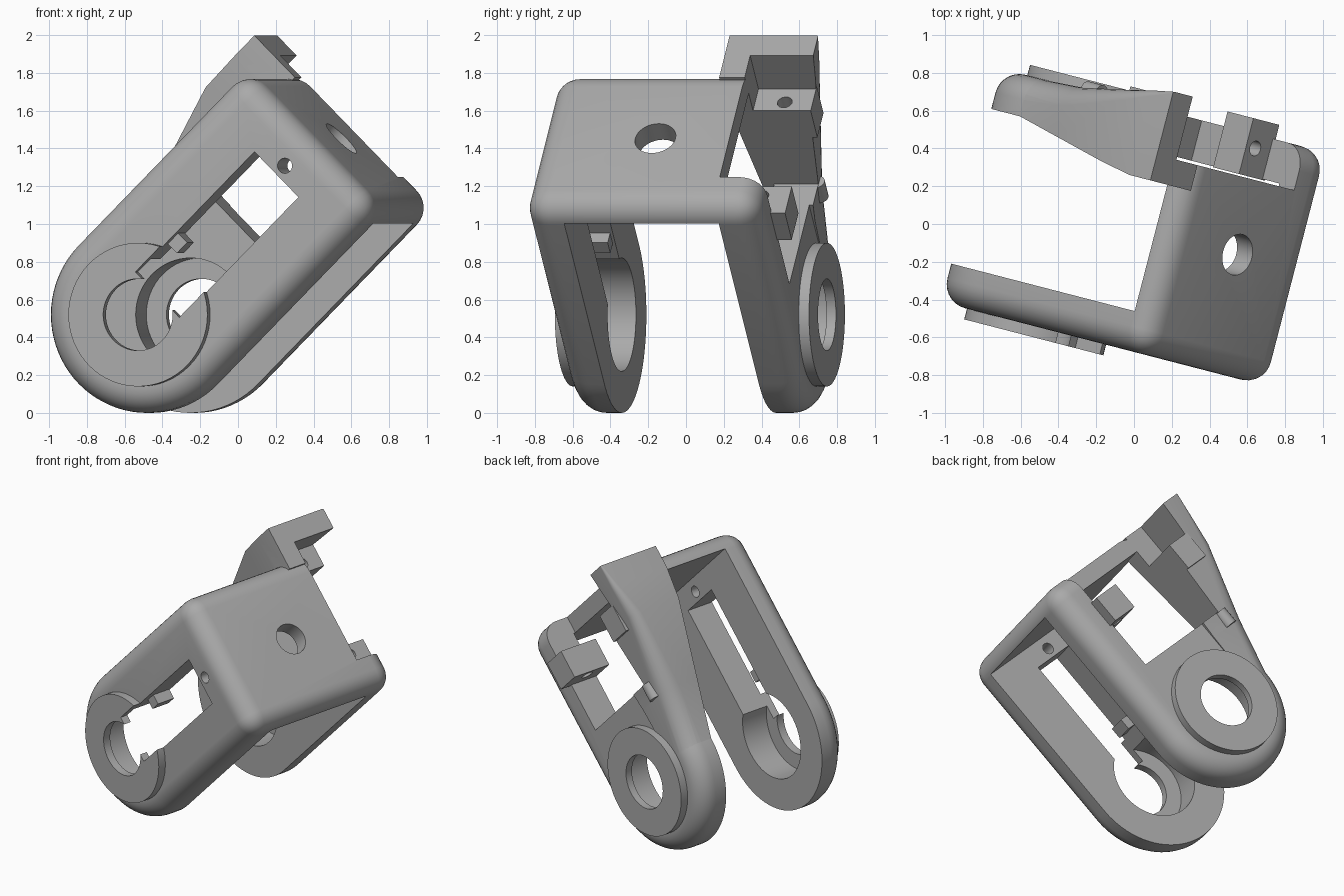
import bpy, bmesh, math
from mathutils import Matrix, Vector

if "Cube" in bpy.data.objects:
    bpy.data.objects.remove(bpy.data.objects["Cube"])

# Local frame: x runs from pin to base plate, y along the pin, z across the arm
grey = bpy.data.materials.new("plain grey")
grey.use_nodes = True
GREY = (0.40, 0.40, 0.40, 1)
grey.diffuse_color = GREY
grey.node_tree.nodes["Principled BSDF"].inputs["Base Color"].default_value = GREY

R = 0.52           # arm half width
FRONT, BACK = -0.655, 0.62
IN_FRONT, IN_BACK = -0.445, 0.40
OUTER, INNER = 1.32, 1.20   # base plate faces
RIB = 0.457        # upper side of the back window


def loft(name, sections):
    """Solid through matching rings of points, capped at both ends."""
    bm = bmesh.new()
    rings = [[bm.verts.new(p) for p in s] for s in sections]
    n = len(rings[0])
    for r, s in zip(rings, rings[1:]):
        for i in range(n):
            j = (i + 1) % n
            bm.faces.new((r[i], r[j], s[j], s[i]))
    bm.faces.new(rings[0])
    bm.faces.new(rings[-1])
    bmesh.ops.recalc_face_normals(bm, faces=bm.faces)
    mesh = bpy.data.meshes.new(name)
    bm.to_mesh(mesh)
    bm.free()
    mesh.materials.append(grey)
    obj = bpy.data.objects.new(name, mesh)
    bpy.context.collection.objects.link(obj)
    return obj


def box(name, x0, x1, y0, y1, z0, z1):
    ring = [(y0, z0), (y1, z0), (y1, z1), (y0, z1)]
    return loft(name, [[(x, y, z) for y, z in ring] for x in (x0, x1)])


def disc(name, r, y0, y1, x=0, z=0, n=64):
    """Cylinder along the pin axis."""
    turn = [2 * math.pi * i / n for i in range(n)]
    return loft(name, [[(x + r * math.cos(t), y, z + r * math.sin(t)) for t in turn]
                       for y in (y0, y1)])


def rod(name, r, x0, x1, y, z, n=32):
    """Cylinder along the arm."""
    turn = [2 * math.pi * i / n for i in range(n)]
    return loft(name, [[(x, y + r * math.cos(t), z + r * math.sin(t)) for t in turn]
                       for x in (x0, x1)])


def apply(obj, mod):
    bpy.context.view_layer.objects.active = obj
    bpy.ops.object.modifier_apply(modifier=mod.name)


def combine(obj, other, operation):
    mod = obj.modifiers.new("combine", "BOOLEAN")
    mod.operation, mod.solver, mod.object = operation, "EXACT", other
    apply(obj, mod)
    bpy.data.objects.remove(other)


def add(other):
    combine(bracket, other, "UNION")


def cut(other):
    combine(bracket, other, "DIFFERENCE")


# Outer shell: round-ended block with softened outside edges
arc = [math.pi / 2 + math.pi * i / 40 for i in range(41)]
outline = [(R * math.cos(t), R * math.sin(t)) for t in arc] + [(OUTER, -R), (OUTER, R)]
bracket = loft("bracket", [[(x, y, z) for x, z in outline] for y in (FRONT, BACK)])
soft = bracket.modifiers.new("soft", "BEVEL")
soft.width, soft.segments = 0.13, 7
soft.limit_method, soft.angle_limit = "ANGLE", math.radians(40)
soft.use_clamp_overlap = False
apply(bracket, soft)

# Gap between the two arms
cut(box("gap", -1, INNER, IN_FRONT, IN_BACK, -1, 1))

# Tapering side rib on the back arm
def rib_section(x, y_in, y_out, top, c):
    corner = [(y_out - c + c * math.sin(t), top - c + c * math.cos(t))
              for t in [math.pi / 2 * i / 6 for i in range(7)]]
    ring = [(y_in, 0.3), (y_in, top)] + corner + [(y_out, 0.3)]
    return [(x, y, z) for y, z in ring]

rib = loft("rib", [rib_section(0, 0.401, 0.619, 0.519, 0.13),
                   rib_section(0.40, 0.348, 0.63, 0.627, 0.12),
                   rib_section(0.93, 0.278, 0.68, 0.77, 0.07),
                   rib_section(1.16, 0.245, 0.712, 0.77, 0.035),
                   rib_section(OUTER, 0.245, 0.73, 0.77, 0.008)])
combine(rib, box("rib_trim", -1, 2, 0, IN_BACK, 0, RIB), "DIFFERENCE")
add(rib)

# Raised pin rings, then stepped pin holes
add(disc("front_ring", 0.38, -0.713, -0.6))
add(disc("back_ring", 0.38, 0.56, 0.677))
cut(disc("pin_hole", 0.19, -1, 1))
cut(disc("pin_recess", 0.30, -0.655, 0.625))

# Front arm: slot, screw hole and clip
cut(box("slot", 0.15, 1.05, -0.9, -0.4, -0.17, 0.17))
cut(disc("front_screw_hole", 0.04, -0.9, -0.4, 1.115, 0, 32))
add(box("clip", 0.36, 0.44, -0.60, -0.46, 0.10, 0.19))

# Back arm: motor window open through the base plate, with a wider step
cut(box("window", 0.52, 1.5, 0.385, 0.9, -0.29, RIB))
cut(box("window_step", 1.07, 1.5, 0.385, 0.9, 0.40, 0.62))

# Screw bosses either side of the window
for z0, z1, hole in ((RIB, 0.64, 0.52), (-0.31, -0.11, -0.18)):
    add(box("boss", 0.87, 1.07, 0.395, 0.70, z0, z1))
    cut(rod("boss_hole", 0.04, 0.8, 1.2, 0.547, hole))

# Small cable guide beside the window
add(rod("cable_guide", 0.045, 0.40, 0.515, 0.625, 0.48))

# Hole in the base plate
cut(rod("base_hole", 0.11, 1, 1.5, -0.02, 0, 48))

# Stand the bracket in its tilted pose
yaw = math.radians(-14.5)
pin = Vector((-0.363 * math.cos(yaw), -0.363 * math.sin(yaw), 0.52))
bracket.data.transform(Matrix.Translation(pin) @ Matrix.Rotation(yaw, 4, "Z")
                       @ Matrix.Rotation(math.radians(-45), 4, "Y"))
bpy.ops.object.select_all(action="DESELECT")
bracket.select_set(True)
bpy.context.view_layer.objects.active = bracket
bpy.ops.object.shade_smooth_by_angle(angle=math.radians(30))
